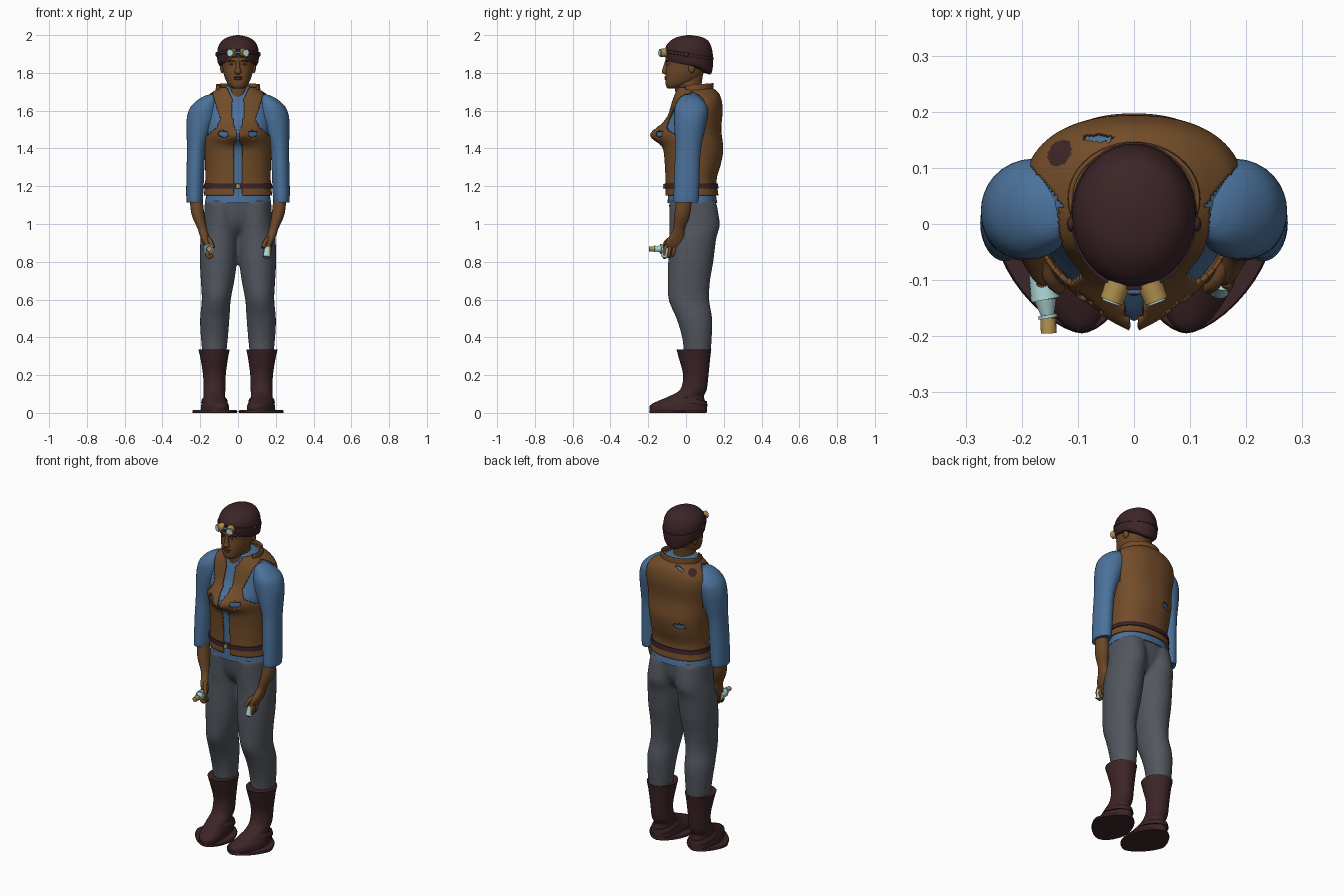
import bpy, bmesh, math, random
from mathutils import Vector

random.seed(4)
cube = bpy.data.objects.get("Cube")
if cube:
    bpy.data.objects.remove(cube)


def material(name, rgb):
    m = bpy.data.materials.new(name)
    m.use_nodes = True
    m.diffuse_color = (*rgb, 1)
    m.node_tree.nodes["Principled BSDF"].inputs["Base Color"].default_value = (*rgb, 1)
    return m


BLUE = material("shirt blue", (.07, .166, .325))
BROWN = material("vest brown", (.17, .073, .022))
SKIN = material("skin brown", (.155, .065, .021))
GREY = material("trouser grey", (.083, .094, .111))
MAROON = material("dark maroon leather", (.046, .018, .02))
GOLD = material("brass", (.46, .29, .08))
GLASS = material("pale glass", (.42, .66, .67))
LIP = material("lip brown", (.11, .042, .018))
WHITE = material("eye white", (.42, .36, .3))
BLACK = material("eye dark", (.02, .01, .007))


def finish(name, bm, *mats, angle=50):
    me = bpy.data.meshes.new(name)
    bm.to_mesh(me)
    bm.free()
    ob = bpy.data.objects.new(name, me)
    bpy.context.collection.objects.link(ob)
    for m in mats:
        me.materials.append(m)
    bpy.ops.object.select_all(action='DESELECT')
    ob.select_set(True)
    bpy.context.view_layer.objects.active = ob
    bpy.ops.object.shade_smooth_by_angle(angle=math.radians(angle))
    return ob


def dense(rings, sub):
    """Smoothly interpolate between the given rings."""
    out = []
    for i in range(len(rings) - 1):
        a, b, c, d = (rings[min(max(i + k, 0), len(rings) - 1)] for k in (-1, 0, 1, 2))
        for j in range(sub):
            t = j / sub
            out.append([.5 * (2*q + (r - p)*t + (2*p - 5*q + 4*r - s)*t*t
                              + (3*q - p - 3*r + s)*t**3) for p, q, r, s in zip(a, b, c, d)])
    return out + [list(rings[-1])]


def loft(name, rings, *mats, n=32, p=2, sub=4, s=1, warp=None, drop=None, paint=None):
    """Skin oval rings given as z, cx, cy, rx, ry."""
    bm, loops = bmesh.new(), []
    for z, cx, cy, rx, ry in dense(rings, sub):
        loop = []
        for k in range(n):
            c, q = math.cos(2*math.pi*k/n), math.sin(2*math.pi*k/n)
            v = Vector((s*(cx + rx*math.copysign(abs(c)**(2/p), c)),
                        cy + ry*math.copysign(abs(q)**(2/p), q), z))
            loop.append(bm.verts.new(warp(v) if warp else v))
        loops.append(loop)
    for a, b in zip(loops, loops[1:]):
        for k in range(n):
            bm.faces.new((a[k], a[(k+1) % n], b[(k+1) % n], b[k]))
    caps = [bm.faces.new(loops[0]), bm.faces.new(loops[-1])]
    bmesh.ops.recalc_face_normals(bm, faces=bm.faces)
    if drop:
        gone = [f for f in bm.faces if f not in caps and drop(f.calc_center_median())]
        bmesh.ops.delete(bm, geom=gone + caps, context='FACES')
    if paint:
        for f in bm.faces:
            f.material_index = paint(f.calc_center_median())
    return finish(name, bm, *mats)


def rod(name, a, b, r1, r2, mat):
    a, b = Vector(a), Vector(b)
    bm = bmesh.new()
    bmesh.ops.create_cone(bm, cap_ends=True, segments=20, radius1=r1, radius2=r2, depth=(b - a).length)
    bm.transform((b - a).to_track_quat('Z', 'Y').to_matrix().to_4x4())
    bmesh.ops.translate(bm, verts=bm.verts, vec=(a + b)/2)
    return finish(name, bm, mat)


def ball(name, at, size, mat):
    bm = bmesh.new()
    bmesh.ops.create_uvsphere(bm, u_segments=20, v_segments=12, radius=1)
    bmesh.ops.scale(bm, verts=bm.verts, vec=size)
    bmesh.ops.translate(bm, verts=bm.verts, vec=at)
    return finish(name, bm, mat)


def tube(name, pts, r, mat):
    cu = bpy.data.curves.new(name, 'CURVE')
    cu.dimensions, cu.bevel_depth, cu.bevel_resolution, cu.use_fill_caps = '3D', r, 3, True
    sp = cu.splines.new('BEZIER')
    sp.bezier_points.add(len(pts) - 1)
    for bp, co in zip(sp.bezier_points, pts):
        bp.co, bp.handle_left_type, bp.handle_right_type = co, 'AUTO', 'AUTO'
    cu.materials.append(mat)
    ob = bpy.data.objects.new(name, cu)
    bpy.context.collection.objects.link(ob)


def thicken(ob, t):
    m = ob.modifiers.new("thickness", 'SOLIDIFY')
    m.thickness, m.offset = t, -1


# Torso: z, half width, front y, back y
torso = [(z, 0, (f + b)/2, w, (b - f)/2) for z, w, f, b in (
    (1.11, .176, -.097, .166), (1.17, .166, -.096, .156), (1.24, .16, -.096, .15), (1.32, .162, -.1, .172),
    (1.4, .168, -.105, .184), (1.5, .178, -.1, .174), (1.6, .184, -.075, .181),
    (1.66, .168, -.058, .174), (1.7, .12, -.045, .155), (1.73, .068, -.04, .11))]


def chest(amount):
    def warp(v):
        if v.y < .03:
            d = v.z - 1.47
            v.y -= amount*math.exp(-(d/(.06 if d > 0 else .045))**2)*max(0, 1 - abs(v.x)/.17)
        return v
    return warp


def body(z0, z1, grow):
    return [(z, x, y, rx + grow, ry + grow) for z, x, y, rx, ry in dense(torso, 11) if z0 <= z <= z1]


def vest_gap(c):
    """Front opening, armholes and torn holes."""
    x, z = abs(c.x), c.z
    rag = random.uniform(.8, 1.1)
    if c.y < .03:
        if z > 1.48:
            gap = .006 + .024*math.sin(min(1, (z - 1.48)/.1)*math.pi/2) + max(0, z - 1.66)*.5
        else:
            gap = .006 + min(.016, max(0, 1.45 - z)*.4)
        arm = .095 + (9*(z - 1.56)**2 if z < 1.56 else .3*(z - 1.56))
        torn = math.hypot(x - .08, (z - 1.475)*1.2) < .027*rag
        return x < gap or (z > 1.46 and x > arm) or torn
    torn = math.hypot(c.x + .08, (z - 1.36)*1.6) < .032*rag
    tear = math.hypot((c.x + .065)*.8, (c.y - .155)*2.5) < .022*rag and z > 1.66
    return (z > 1.46 and x > .125 + (c.y - .03)*.8 and c.y < .1) or torn or tear


loft("shirt_body", torso, BLUE, n=64, p=2.3, sub=6, warp=chest(.07))
vest = loft("vest", body(1.145, 1.725, .013), BROWN, MAROON, n=200, p=2.3, sub=1, warp=chest(.078),
            drop=vest_gap, paint=lambda c: int((c - Vector((-.13, .125, 1.68))).length < .026))
thicken(vest, .008)
loft("belt", body(1.183, 1.218, .019), MAROON, n=64, p=2.3, sub=1)
rod("belt_buckle", (0, -.108, 1.2), (0, -.122, 1.2), .014, .012, GOLD)

# Collars, rising towards the back
for name, mat, w, d, z0, z1, cut in (("vest_collar", BROWN, .13, .108, 1.66, 1.74, .0),
                                     ("shirt_collar", BLUE, .078, .085, 1.67, 1.725, -.055)):
    ob = loft(name, [(z0, 0, .045, w, d), ((z0 + z1)/2, 0, .045, w*.92, d*.95), (z1, 0, .045, w*.9, d*.92)],
              mat, n=48, drop=lambda c: c.y < cut, warp=lambda v: v + Vector((0, 0, .08*(v.y - .07))))
    thicken(ob, .008)


def toe_in(v):
    v.x -= math.copysign(.2*max(0, -.04 - v.y), v.x)
    return v


# Arms, legs and boots
legs = []
for s, side in ((1, "left"), (-1, "right")):
    loft(side + "_sleeve", [(1.685, .135, .02, .02, .025), (1.672, .148, .022, .042, .05),
         (1.645, .166, .026, .062, .074), (1.61, .18, .027, .077, .088), (1.56, .19, .025, .081, .088),
         (1.5, .204, .02, .069, .081), (1.4, .22, .012, .05, .068), (1.3, .225, .006, .047, .067),
         (1.2, .228, .003, .046, .067), (1.12, .23, 0, .043, .066), (1.118, .23, 0, .036, .055)], BLUE, s=s)
    loft(side + "_forearm_and_hand", [(1.14, .222, -.008, .034, .04), (1.05, .212, -.02, .034, .042),
         (.98, .191, -.036, .025, .031), (.95, .181, -.043, .025, .036), (.91, .168, -.056, .023, .05),
         (.88, .158, -.064, .018, .046), (.868, .155, -.066, .012, .036)], SKIN, s=s)
    for k in range(4):
        y = -.103 + .023*k
        tube(f"{side}_finger_{k + 1}", [(s*.164, y, .89), (s*.166, y - .008, .855),
             (s*.152, y - .01, .825 + .004*k), (s*.138, y - .006, .835)], .0105, SKIN)
    tube(side + "_thumb", [(s*.165, -.07, .93), (s*.145, -.105, .905), (s*.133, -.115, .875)], .011, SKIN)
    legs.append(loft(side + "_leg", [(1.12, .086, .035, .088, .125), (1.0, .093, .045, .093, .134),
         (.92, .099, .036, .1, .124), (.8, .104, .025, .098, .12), (.7, .108, .016, .089, .112),
         (.6, .115, .015, .077, .108), (.5, .123, .044, .078, .095), (.4, .125, .058, .072, .079),
         (.3, .125, .06, .062, .07)], GREY, s=s))
    loft(side + "_boot", [(.01, .125, -.04, .073, .15), (.04, .125, -.04, .07, .15), (.065, .125, -.022, .062, .122),
         (.09, .125, .005, .057, .09), (.125, .125, .04, .058, .07), (.2, .125, .052, .06, .067),
         (.29, .126, .045, .073, .083), (.335, .127, .042, .083, .092)], MAROON, s=s, warp=toe_in)
    loft(side + "_boot_sole", [(0, .124, -.042, .116, .15), (.008, .124, -.042, .119, .153),
         (.014, .124, -.042, .115, .15)], MAROON, s=s, n=40, p=1.65, sub=1, warp=toe_in)
    loft(side + "_ankle_strap", [(.055, .125, .01, .07, .105), (.07, .125, .014, .068, .098),
         (.082, .125, .02, .06, .09)], MAROON, s=s, sub=2, warp=lambda v: v + Vector((0, 0, -.18*v.y)))

# Trousers: legs and hips blended into one skin
trousers = loft("trousers", [(1.135, 0, .035, .174, .126), (1.04, 0, .038, .178, .118),
                             (.98, 0, .036, .14, .092), (.945, 0, .036, .05, .05)], GREY)
for leg in legs:
    leg.select_set(True)
bpy.ops.object.join()
blend = trousers.modifiers.new("blend", 'REMESH')
blend.mode, blend.voxel_size, blend.use_smooth_shade = 'VOXEL', .011, True
soften = trousers.modifiers.new("soften", 'SMOOTH')
soften.factor, soften.iterations = .5, 5

# Head and face
loft("neck", [(1.64, 0, .025, .062, .075), (1.72, 0, .012, .056, .07), (1.82, 0, .02, .06, .075)], SKIN)
loft("head", [(z, 0, (f + b)/2, w, (b - f)/2) for z, w, f, b in (
    (1.717, .022, -.095, -.055), (1.73, .044, -.106, 0), (1.76, .064, -.109, .06), (1.8, .077, -.108, .095),
    (1.84, .083, -.104, .108), (1.88, .087, -.108, .115), (1.93, .08, -.09, .11))], SKIN, n=40, p=2.2)
loft("nose", [(1.792, 0, -.105, .009, .007), (1.802, 0, -.108, .019, .02), (1.825, 0, -.106, .012, .017),
              (1.865, 0, -.102, .008, .008)], SKIN, n=16)
ball("upper_lip", (0, -.107, 1.777), (.025, .007, .005), LIP)
ball("lower_lip", (0, -.106, 1.768), (.021, .008, .006), LIP)
for s, side in ((1, "left"), (-1, "right")):
    ball(side + "_eye", (s*.034, -.093, 1.847), (.013, .009, .005), WHITE)
    ball(side + "_iris", (s*.034, -.1, 1.847), (.006, .003, .005), BLACK)
    tube(side + "_eyebrow", [(s*.016, -.105, 1.86), (s*.035, -.102, 1.865), (s*.055, -.088, 1.86)], .003, BLACK)
    ball(side + "_ear", (s*.083, .03, 1.825), (.012, .018, .026), SKIN)


# Cap, strap and goggles
def cap_tilt(v):
    low = min(1, max(0, (1.97 - v.z)/.11))
    v.z -= low*(.01 + .2*min(0, v.y) + 3.4*max(0, v.y)**2)
    return v


loft("cap", [(1.852, 0, .01, .1, .112), (1.868, 0, .014, .108, .122), (1.9, 0, .015, .111, .128),
             (1.94, 0, .017, .105, .122), (1.97, 0, .018, .085, .1), (1.99, 0, .018, .052, .064),
             (2.0, 0, .018, .008, .01)], MAROON, n=40, warp=cap_tilt)
loft("goggle_strap", [(z, 0, .014, .109 + g, .128 + g) for z, g in
     ((1.886, -.004), (1.89, .004), (1.904, .004), (1.908, -.004))], MAROON, n=40, sub=1,
     warp=lambda v: v + Vector((0, 0, -.15*v.y)))
rod("goggle_bridge", (-.03, -.12, 1.907), (.03, -.12, 1.907), .006, .006, BLUE)
for s, side in ((1, "left"), (-1, "right")):
    rod(side + "_goggle_rim", (s*.026, -.1, 1.908), (s*.04, -.137, 1.906), .023, .021, GOLD)
    rod(side + "_goggle_lens", (s*.036, -.127, 1.906), (s*.0415, -.141, 1.906), .0175, .0165, GLASS)
    ball(side + "_strap_knob", (s*.111, .0, 1.898), (.009, .014, .014), MAROON)

# Hand-held items
rod("right_vial_body", (-.168, -.08, .868), (-.158, -.135, .868), .02, .026, GLASS)
rod("right_vial_neck", (-.158, -.135, .868), (-.154, -.162, .868), .02, .012, GLASS)
rod("right_vial_ring", (-.154, -.162, .868), (-.153, -.168, .868), .017, .017, GLASS)
rod("right_vial_cap", (-.153, -.168, .868), (-.152, -.195, .868), .014, .014, GOLD)
rod("left_vial_body", (.152, -.115, .825), (.158, -.1, .875), .019, .019, GLASS)
rod("left_vial_cap", (.158, -.1, .875), (.16, -.096, .89), .011, .011, GOLD)
